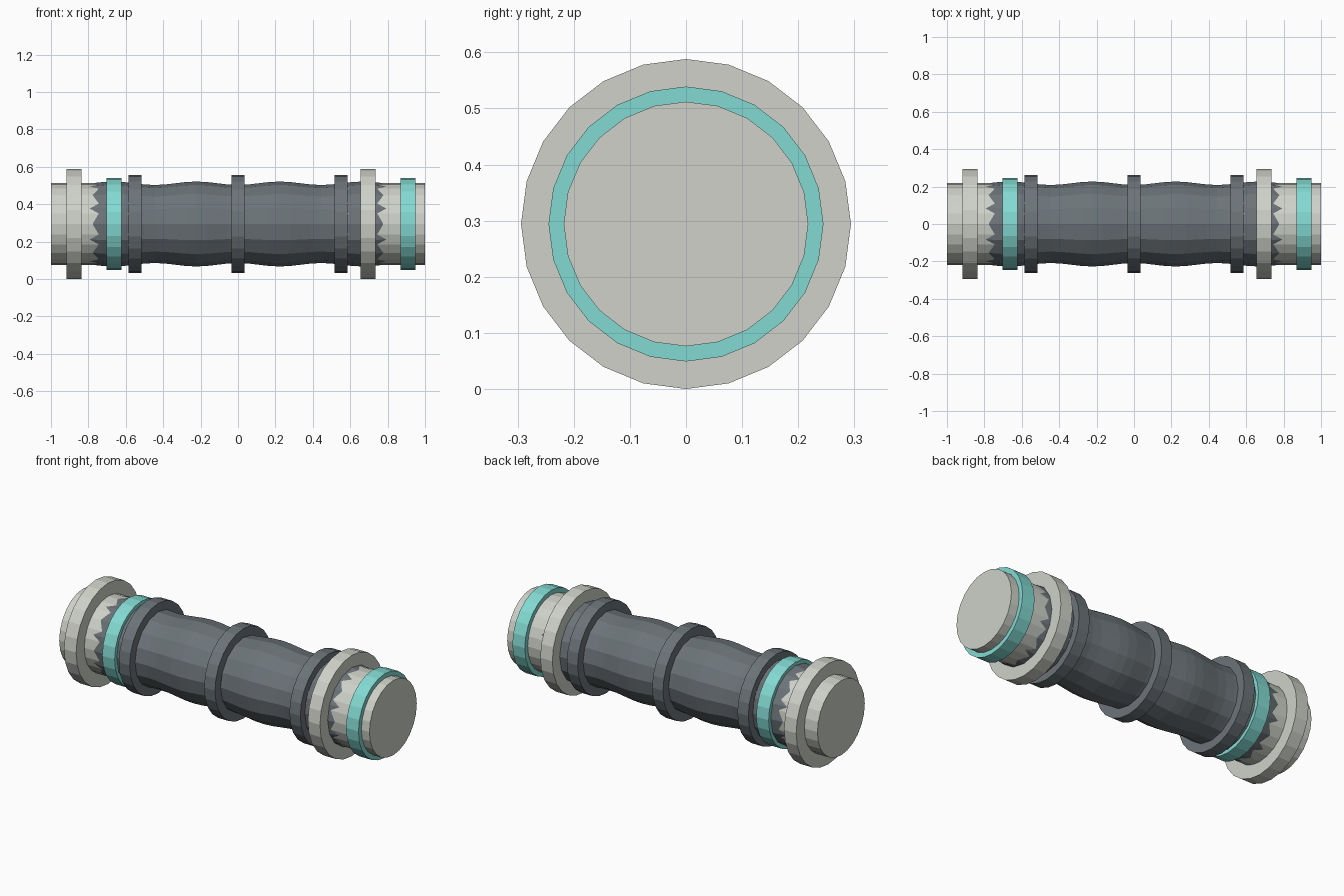
import bpy
import bmesh
from math import cos, sin, pi

cube = bpy.data.objects.get("Cube")
if cube:
    bpy.data.objects.remove(cube)

AXIS_Z = 0.294


def material(name, rgb):
    mat = bpy.data.materials.new(name)
    mat.use_nodes = True
    colour = (*rgb, 1)
    mat.diffuse_color = colour
    mat.node_tree.nodes["Principled BSDF"].inputs["Base Color"].default_value = colour
    return mat


light = material("pale grey", (0.62, 0.64, 0.58))
teal = material("teal", (0.23, 0.70, 0.65))
dark = material("slate grey", (0.150, 0.174, 0.190))


def lathe(name, profile, sides, mat):
    """Closed solid turned around the x axis from (x, radius) pairs."""
    bm = bmesh.new()
    loops = [[bm.verts.new((x, r * cos(2 * pi * i / sides),
                            AXIS_Z + r * sin(2 * pi * i / sides)))
              for i in range(sides)] for x, r in profile]
    for a, b in zip(loops, loops[1:]):
        for i in range(sides):
            j = (i + 1) % sides
            bm.faces.new((a[i], a[j], b[j], b[i]))
    bm.faces.new(loops[0])
    bm.faces.new(loops[-1])
    bmesh.ops.recalc_face_normals(bm, faces=bm.faces)
    mesh = bpy.data.meshes.new(name)
    bm.to_mesh(mesh)
    bm.free()
    mesh.materials.append(mat)
    obj = bpy.data.objects.new(name, mesh)
    bpy.context.collection.objects.link(obj)
    return obj


def ring(name, x, width, radius, mat):
    lathe(name, [(x - width / 2, radius), (x + width / 2, radius)], 24, mat)


# Wavy pipe body, its ends sinking into the end sleeves
WAVE = 0.445
STEPS = 16
body = [(WAVE * i / 8, 0.2178 - 0.0092 * cos(2 * pi * i / 8))
        for i in range(-STEPS + 1, STEPS)]
lathe("pipe_body", body, 16, dark)

# End sleeves
ring("right_end_sleeve", -0.79, 0.42, 0.218, light)
ring("left_end_sleeve", 0.79, 0.42, 0.218, light)

# Dark clamp rings
for side, x in (("right", -0.55), ("middle", 0), ("left", 0.55)):
    ring(side + "_clamp_ring", x, 0.07, 0.262, dark)

# Flanges and coloured bands, offset the same way at both ends
for side, x in (("right", -0.877), ("left", 0.695)):
    ring(side + "_flange", x, 0.078, 0.294, light)
for side, x in (("right", -0.664), ("left", 0.908)):
    ring(side + "_teal_band", x, 0.08, 0.245, teal)
